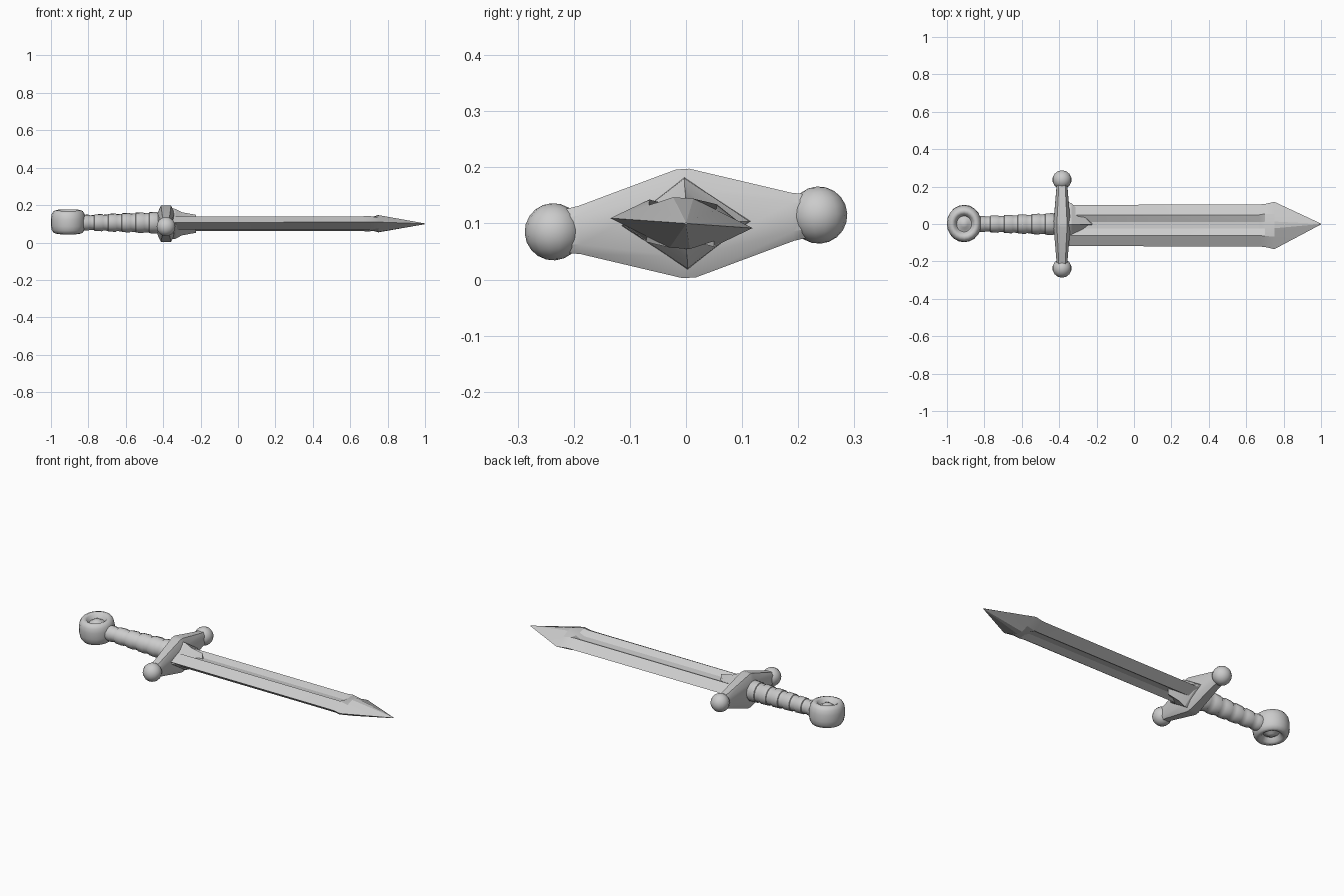
import bpy, bmesh, math
from mathutils import Matrix, Vector

if "Cube" in bpy.data.objects:
    bpy.data.objects.remove(bpy.data.objects["Cube"])

CZ = 0.1  # height of the sword's long axis


def finish(name, bm, tilt=3.6, angle=35):
    """Tilt about the long axis, lift to height and make a shaded object."""
    bmesh.ops.recalc_face_normals(bm, faces=bm.faces)
    bm.transform(Matrix.Translation((0, 0, CZ)) @ Matrix.Rotation(math.radians(tilt), 4, 'X'))
    me = bpy.data.meshes.new(name)
    bm.to_mesh(me)
    bm.free()
    ob = bpy.data.objects.new(name, me)
    bpy.context.collection.objects.link(ob)
    bpy.ops.object.select_all(action='DESELECT')
    ob.select_set(True)
    bpy.context.view_layer.objects.active = ob
    bpy.ops.object.shade_smooth_by_angle(angle=math.radians(angle))
    return ob


def loft(rings):
    """Skin a list of equally sized point rings, with end caps."""
    bm = bmesh.new()
    rows = [[bm.verts.new(p) for p in ring] for ring in rings]
    n = len(rows[0])
    for a, b in zip(rows, rows[1:]):
        for i in range(n):
            j = (i + 1) % n
            bm.faces.new((a[i], a[j], b[j], b[i]))
    bm.faces.new(rows[0])
    bm.faces.new(rows[-1])
    return bm


def blade_ring(x, w, ridge, h, floor, y0=-0.008):
    half = [(w, 0), (ridge, h), (0.018, floor), (-0.018, floor), (-ridge, h)]
    pts = half + [(-y, -z) for y, z in half]
    return [(x, y + y0, z) for y, z in pts]


def ellipse(x, ry, rz, n=14):
    return [(x, ry * math.cos(2 * math.pi * i / n), rz * math.sin(2 * math.pi * i / n))
            for i in range(n)]


# Blade: fullered length, flared arrow-like point
finish("blade", loft([
    blade_ring(-0.39, 0.11, 0.055, 0.036, 0.016),
    blade_ring(0.67, 0.113, 0.055, 0.036, 0.016),
    blade_ring(0.70, 0.115, 0.06, 0.038, 0.03),
    blade_ring(0.75, 0.127, 0.06, 0.028, 0.045),
    [(x, y * 0.02, z) for x, y, z in blade_ring(1.0, 0.1, 0.05, 0.001, 0.002, 0)],
]), tilt=-4, angle=20)


# Langet: diamond collar narrowing to a point over the blade
def diamond(x, hy, hz):
    return [(x, hy, 0), (x, 0, hz), (x, -hy, 0), (x, 0, -hz)]


finish("langet", loft([diamond(-0.40, 0.125, 0.088), diamond(-0.335, 0.112, 0.08),
                       diamond(-0.30, 0.075, 0.062), diamond(-0.225, 0.006, 0.048)]),
       tilt=2, angle=20)


# Crossguard: diamond-shaped bar, tall in the middle
def guard_ring(y, hx, hz):
    c = 0.6
    pts = [(hx, hz * c), (hx * c, hz), (-hx * c, hz), (-hx, hz * c),
           (-hx, -hz * c), (-hx * c, -hz), (hx * c, -hz), (hx, -hz * c)]
    return [(-0.385 + px, y, pz) for px, pz in pts]


finish("crossguard", loft([guard_ring(-0.22, 0.028, 0.038), guard_ring(-0.19, 0.03, 0.043),
                           guard_ring(-0.012, 0.045, 0.097), guard_ring(0.012, 0.045, 0.097),
                           guard_ring(0.19, 0.03, 0.043), guard_ring(0.22, 0.028, 0.038)]))

# Ball ends of the crossguard
for side, label in ((-1, "front"), (1, "back")):
    bm = bmesh.new()
    bmesh.ops.create_uvsphere(bm, u_segments=14, v_segments=10, radius=0.051,
                              matrix=Matrix.Translation((-0.385, side * 0.237, 0)))
    finish("guard_ball_" + label, bm, angle=60)

# Grip: tapered handle with shallow wrap steps
rings = []
x0, x1, bands = -0.84, -0.40, 6
for k in range(bands):
    for f, extra in ((0.0, 0.003), (0.55, 0.003), (0.62, -0.001), (0.97, -0.001)):
        t = (k + f) / bands
        r = 0.039 + 0.018 * t + extra
        rings.append([(x, y, z + 0.006) for x, y, z in ellipse(x0 + (x1 - x0) * t, r, r)])
finish("grip", loft(rings), angle=50)

# Pommel: thick round disc with a recessed ring and a central boss
profile = [(0.0, 0.052), (0.018, 0.049), (0.032, 0.036), (0.040, 0.034), (0.052, 0.056),
           (0.064, 0.063), (0.078, 0.058), (0.088, 0.042), (0.0925, 0.018)]
profile += [(r, -z) for r, z in reversed(profile)]
bm = bmesh.new()
verts = [bm.verts.new((r, 0, z)) for r, z in profile]
edges = [bm.edges.new(e) for e in zip(verts, verts[1:])]
bmesh.ops.spin(bm, geom=verts + edges, axis=(0, 0, 1), cent=(0, 0, 0),
               angle=2 * math.pi, steps=20, use_duplicate=False)
bmesh.ops.remove_doubles(bm, verts=bm.verts, dist=0.0005)
bm.transform(Matrix.Translation((-0.908, 0.003, 0.01)) @ Matrix.Diagonal((1, 1.07, 1, 1)))
finish("pommel", bm, angle=60)
